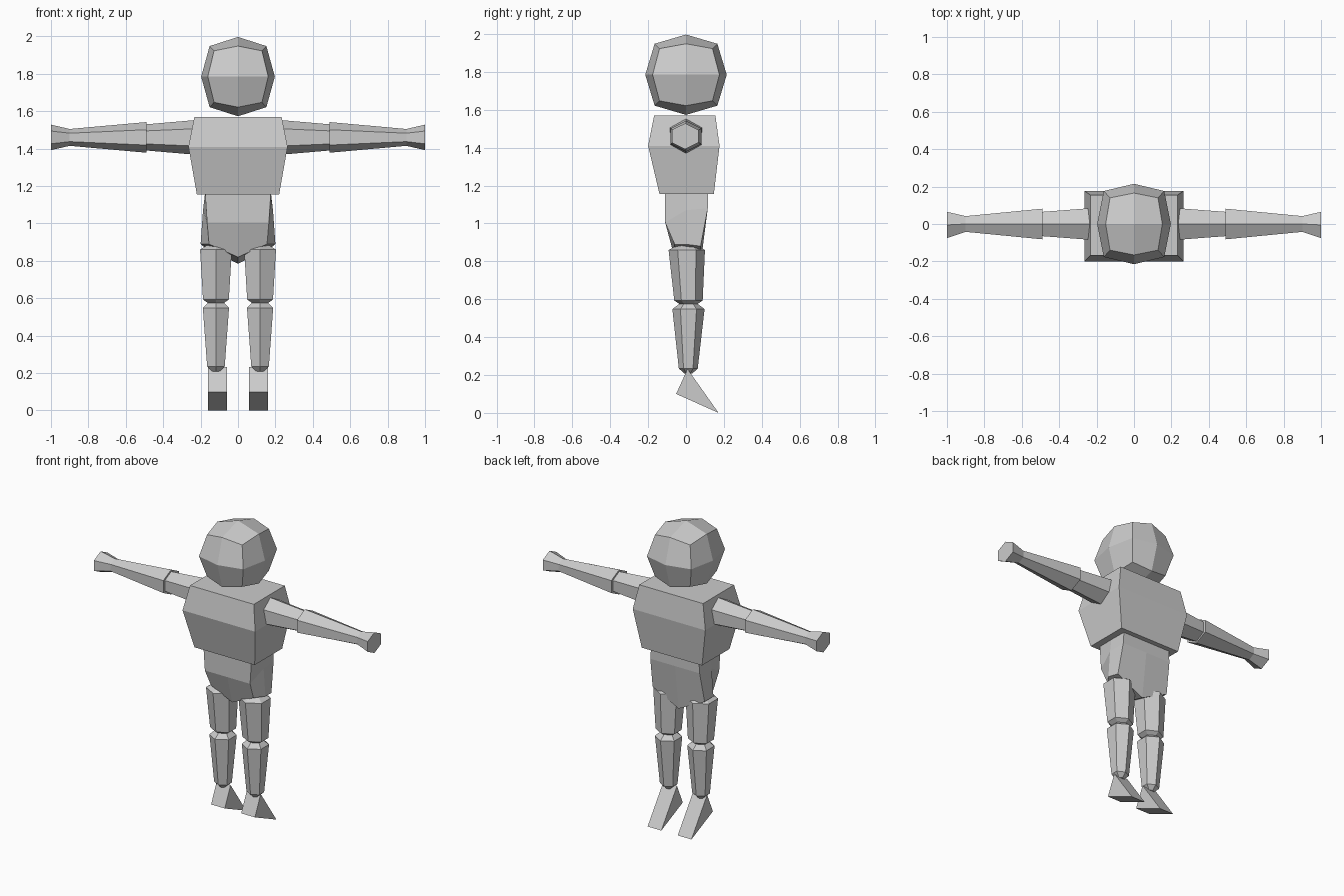
import bpy, bmesh
from math import sin, cos, pi, sqrt

if "Cube" in bpy.data.objects:
    bpy.data.objects.remove(bpy.data.objects["Cube"])


def finish(name, bm, mirrored=False):
    bmesh.ops.recalc_face_normals(bm, faces=bm.faces[:])
    mesh = bpy.data.meshes.new(name)
    bm.to_mesh(mesh)
    bm.free()
    ob = bpy.data.objects.new(name, mesh)
    bpy.context.collection.objects.link(ob)
    if mirrored:
        ob.modifiers.new("Mirror", 'MIRROR').use_mirror_merge = False
    return ob


def loft(name, rings, mirrored=False):
    """Skin closed rings of points and cap both ends."""
    bm = bmesh.new()
    vs = [[bm.verts.new(p) for p in ring] for ring in rings]
    n = len(vs[0])
    for a, b in zip(vs, vs[1:]):
        for i in range(n):
            j = (i + 1) % n
            bm.faces.new((a[i], a[j], b[j], b[i]))
    bm.faces.new(vs[0])
    bm.faces.new(vs[-1])
    return finish(name, bm, mirrored)


def hexagon(flat, point):
    """Six-sided ring: half width across flats, half width across points."""
    k = 2 / sqrt(3)
    return [(flat * k * sin(i * pi / 3), point * cos(i * pi / 3)) for i in range(6)]


def leg_ring(z, rx, ry, cy):
    return [(0.118 + u, cy + v, z) for u, v in hexagon(rx, ry)]


def arm_ring(x, ry, rz, cy=0.0):
    return [(x, cy + u, 1.46 + v) for u, v in hexagon(ry, rz)]


# head: cube subdivided once and rounded
bm = bmesh.new()
bmesh.ops.create_cube(bm, size=2)
bmesh.ops.subdivide_edges(bm, edges=bm.edges[:], cuts=1, use_grid_fill=True)
for v in bm.verts:
    x, y, z = (round(c) for c in v.co)
    kind = abs(x) + abs(y) + abs(z)
    f = {1: 1.0, 2: 0.77 if z else 0.82, 3: 0.65}[kind]
    v.co = (x * f * 0.197, y * f * 0.215, 1.785 + z * f * 0.212)
finish("head", bm)


# chest: three stacked rectangles
def rect(z, x, y0, y1):
    return [(-x, y0, z), (x, y0, z), (x, y1, z), (-x, y1, z)]


loft("chest", [rect(1.155, 0.22, -0.14, 0.147),
               rect(1.41, 0.265, -0.2, 0.177),
               rect(1.57, 0.233, -0.168, 0.155)])


# pelvis: tapered block with a V-shaped bottom
def hip_ring(front, side, back):
    (fx, fy, fz, fc), (sx, sz), (bx, by, bz, bc) = front, side, back
    return [(-fx, fy, fz), (0, fy, fc), (fx, fy, fz), (sx, 0, sz),
            (bx, by, bz), (0, by, bc), (-bx, by, bz), (-sx, 0, sz)]


bm_rings = [
    hip_ring((0.175, -0.11, 1.155, 1.155), (0.177, 1.155), (0.175, 0.115, 1.155, 1.155)),
    hip_ring((0.165, -0.11, 1.005, 1.005), (0.187, 1.07), (0.18, 0.115, 1.08, 1.08)),
    hip_ring((0.155, -0.06, 0.89, 0.82), (0.2, 0.89), (0.19, 0.077, 0.88, 0.785)),
]
bm = bmesh.new()
vs = [[bm.verts.new(p) for p in r] for r in bm_rings]
for a, b in zip(vs, vs[1:]):
    for i in range(8):
        j = (i + 1) % 8
        bm.faces.new((a[i], a[j], b[j], b[i]))
bm.faces.new(vs[0])
c = vs[-1]
bm.faces.new((c[1], c[2], c[3], c[4], c[5]))
bm.faces.new((c[5], c[6], c[7], c[0], c[1]))
finish("pelvis", bm)

# legs
loft("thigh", [leg_ring(0.885, 0.045, 0.05, 0.005),
               leg_ring(0.86, 0.085, 0.096, 0.004),
               leg_ring(0.593, 0.069, 0.075, 0.013),
               leg_ring(0.57, 0.036, 0.04, 0.013)], True)
loft("shin", [leg_ring(0.578, 0.04, 0.045, 0.013),
              leg_ring(0.548, 0.07, 0.085, 0.013),
              leg_ring(0.235, 0.047, 0.05, 0.012),
              leg_ring(0.208, 0.02, 0.022, 0.012)], True)

# feet: triangular wedges
foot = [(0.008, 0.232), (-0.052, 0.1), (0.172, 0.0)]
loft("foot", [[(x, y, z) for y, z in foot] for x in (0.06, 0.16)], True)

# arms
loft("upper_arm", [arm_ring(0.2, 0.087, 0.095),
                   arm_ring(0.49, 0.065, 0.07)], True)
loft("forearm_and_hand", [arm_ring(0.488, 0.082, 0.082),
                          arm_ring(0.9, 0.042, 0.045),
                          arm_ring(1.0, 0.07, 0.068, -0.005)], True)
